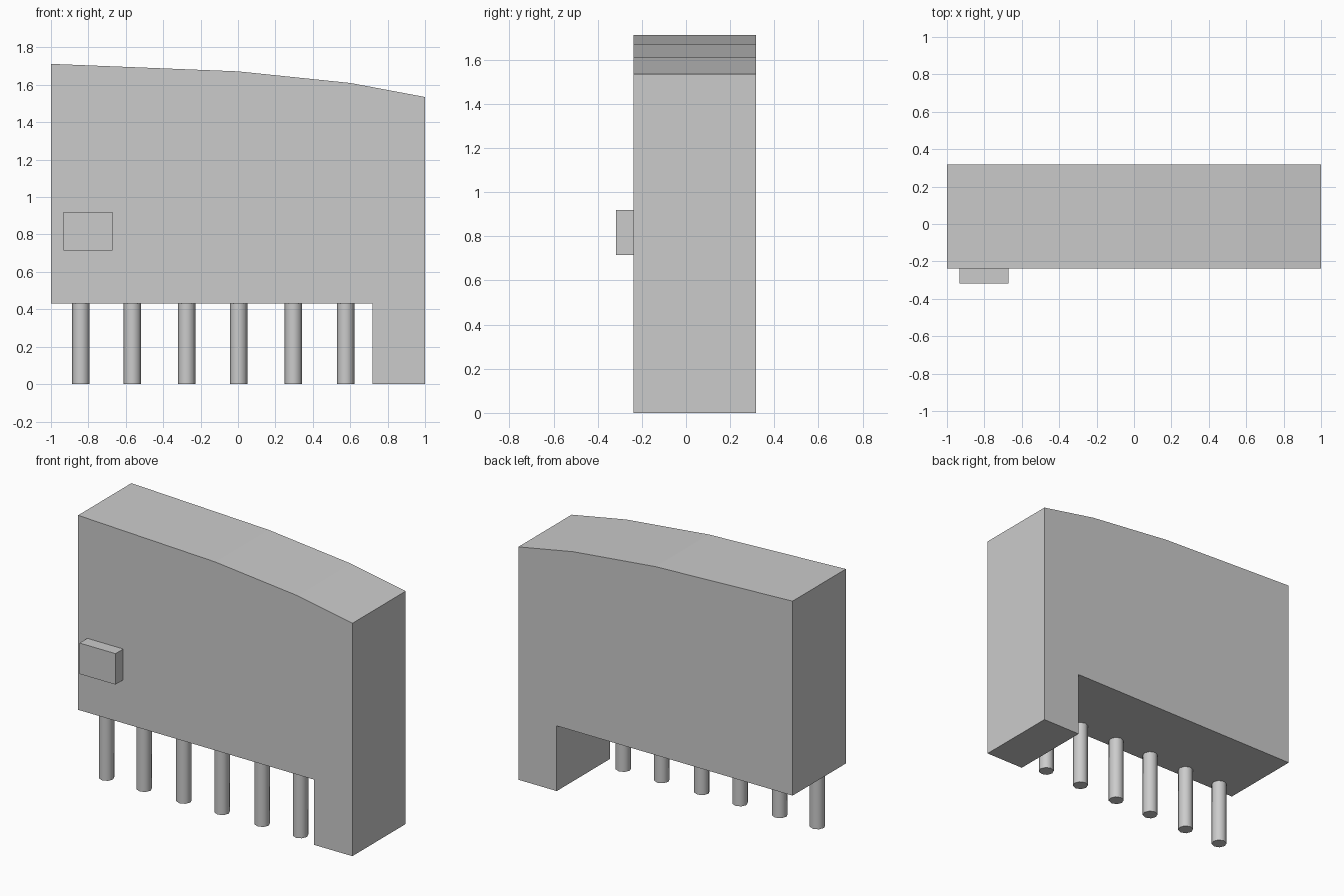
import bpy, bmesh

if "Cube" in bpy.data.objects:
    bpy.data.objects.remove(bpy.data.objects["Cube"])

def mesh_object(name, bm):
    bmesh.ops.recalc_face_normals(bm, faces=bm.faces)
    me = bpy.data.meshes.new(name)
    bm.to_mesh(me)
    bm.free()
    ob = bpy.data.objects.new(name, me)
    bpy.context.collection.objects.link(ob)
    return ob

# Body: side profile with sloping top and one leg, extruded in depth
FRONT, BACK = -0.237, 0.318
profile = [(-1, 0.43), (0.72, 0.43), (0.72, 0), (1, 0),
           (1, 1.535), (0.6, 1.61), (0, 1.672), (-1, 1.712)]
bm = bmesh.new()
face = bm.faces.new([bm.verts.new((x, FRONT, z)) for x, z in profile])
ext = bmesh.ops.extrude_face_region(bm, geom=[face])
moved = [v for v in ext["geom"] if isinstance(v, bmesh.types.BMVert)]
bmesh.ops.translate(bm, verts=moved, vec=(0, BACK - FRONT, 0))
mesh_object("body", bm)

# Small block on the front face
bm = bmesh.new()
bmesh.ops.create_cube(bm, size=1)
bmesh.ops.scale(bm, verts=bm.verts, vec=(0.262, 0.081, 0.204))
block = mesh_object("front_block", bm)
block.location = (-0.802, -0.2775, 0.817)

# Row of pins under the front edge
for i, x in enumerate((-0.84, -0.565, -0.275, 0.003, 0.296, 0.575)):
    bpy.ops.mesh.primitive_cylinder_add(vertices=8, radius=0.047, depth=0.432,
                                        location=(x, -0.17, 0.216))
    bpy.context.object.name = f"pin_{i + 1}"
    bpy.ops.object.shade_smooth_by_angle(angle=0.9)
